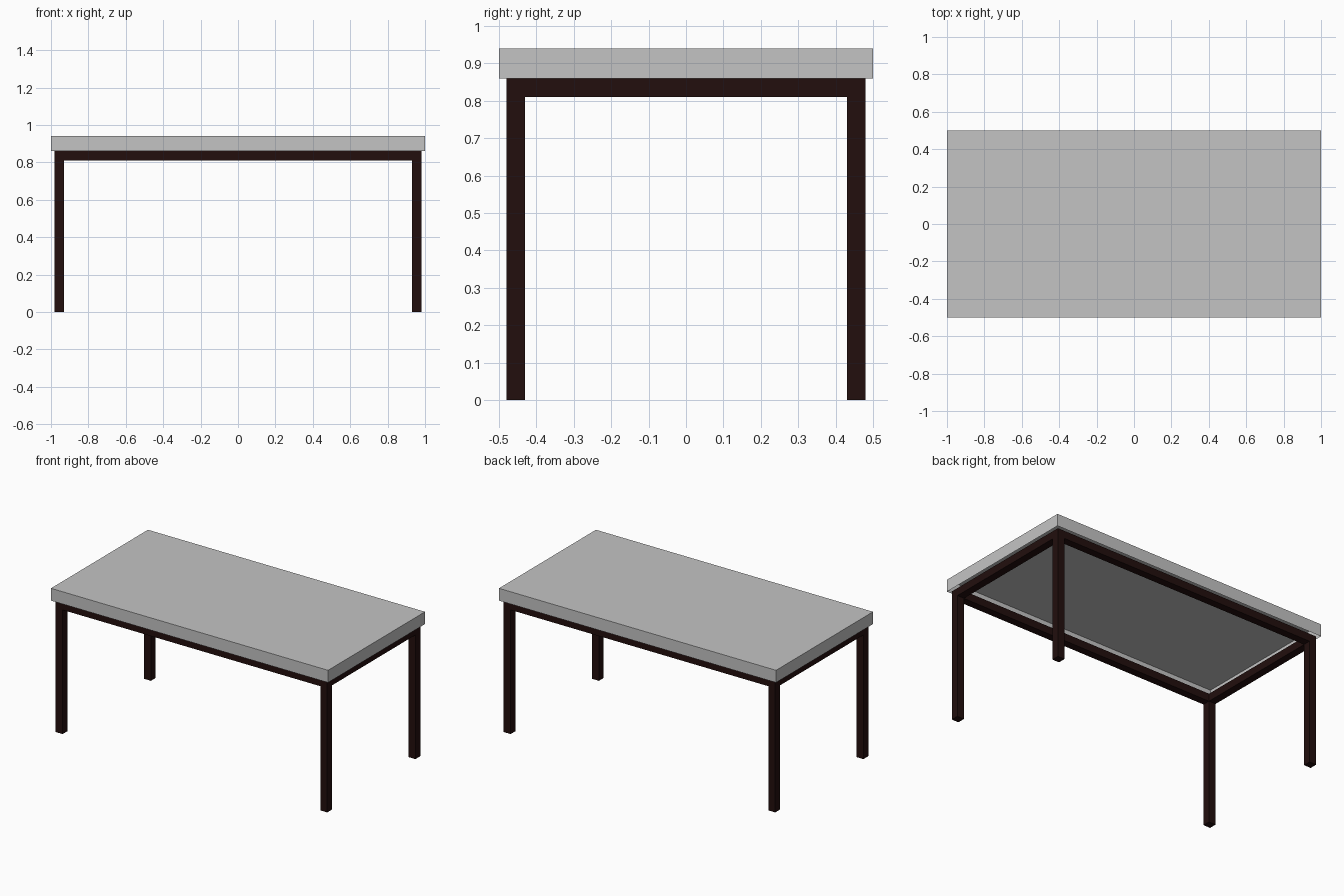
import bpy, bmesh
from mathutils import Matrix, Vector

if "Cube" in bpy.data.objects:
    bpy.data.objects.remove(bpy.data.objects["Cube"])


def material(name, rgb):
    m = bpy.data.materials.new(name)
    m.diffuse_color = (*rgb, 1)
    m.use_nodes = True
    m.node_tree.nodes["Principled BSDF"].inputs["Base Color"].default_value = m.diffuse_color
    return m


GREY = material("light grey top", (0.55, 0.55, 0.55))
WOOD = material("dark brown wood", (0.016, 0.0045, 0.004))


def box(name, lo, hi, mat, open_bottom=False):
    lo, hi = Vector(lo), Vector(hi)
    bm = bmesh.new()
    bmesh.ops.create_cube(bm, size=1, matrix=Matrix.Translation((lo + hi) / 2)
                          @ Matrix.Diagonal((*(hi - lo), 1)))
    if open_bottom:
        bm.normal_update()
        bmesh.ops.delete(bm, geom=[f for f in bm.faces if f.normal.z < -0.5],
                         context='FACES_ONLY')
    me = bpy.data.meshes.new(name)
    bm.to_mesh(me)
    bm.free()
    me.materials.append(mat)
    ob = bpy.data.objects.new(name, me)
    bpy.context.collection.objects.link(ob)
    return ob


def mirror(ob, x, y):
    mod = ob.modifiers.new("Mirror", 'MIRROR')
    mod.use_axis = (x, y, False)
    mod.use_mirror_merge = False


X, Y, T = 0.98, 0.48, 0.05      # frame outer half sizes and bar thickness
UNDER, TOP = 0.86, 0.94

# Tabletop: a thin shell, open underneath
box("tabletop", (-1, -0.5, UNDER), (1, 0.5, TOP), GREY, open_bottom=True)

# Four square legs
mirror(box("legs", (X - T, Y - T, 0), (X, Y, UNDER), WOOD), True, True)

# Rails between the legs
mirror(box("long_rails", (T - X, Y - T, UNDER - T), (X - T, Y, UNDER), WOOD), False, True)
mirror(box("short_rails", (X - T, T - Y, UNDER - T), (X, Y - T, UNDER), WOOD), True, False)
